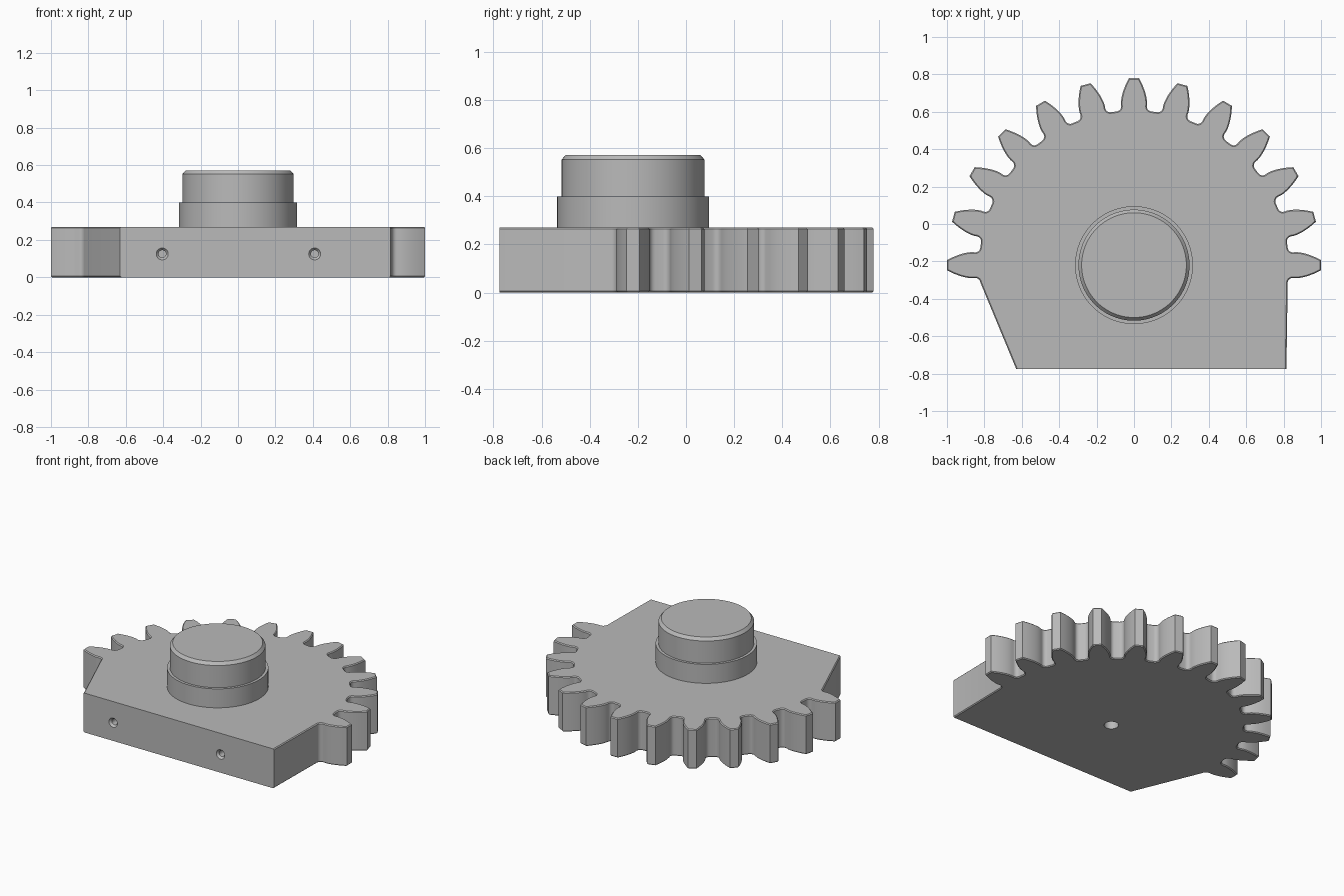
import bpy, bmesh
from math import acos, cos, sin, tan, pi, radians
from mathutils import Matrix

cube = bpy.data.objects.get("Cube")
if cube:
    bpy.data.objects.remove(cube, do_unlink=True)

steel = bpy.data.materials.new("plain_grey_steel")
steel.use_nodes = True
grey = (0.49, 0.49, 0.49, 1)
steel.diffuse_color = grey
bsdf = next(n for n in steel.node_tree.nodes if n.type == 'BSDF_PRINCIPLED')
bsdf.inputs["Base Color"].default_value = grey

CENTRE_Y = -0.22
THICK = 0.27


def make_object(name, bm):
    bmesh.ops.recalc_face_normals(bm, faces=bm.faces)
    mesh = bpy.data.meshes.new(name)
    bm.to_mesh(mesh)
    bm.free()
    mesh.materials.append(steel)
    ob = bpy.data.objects.new(name, mesh)
    bpy.context.collection.objects.link(ob)
    return ob


def activate(ob):
    bpy.ops.object.select_all(action='DESELECT')
    ob.select_set(True)
    bpy.context.view_layer.objects.active = ob


def lathe(name, profile, matrix, sides=64):
    """Closed solid turned about z from (radius, height) pairs."""
    bm = bmesh.new()
    rings = [[bm.verts.new((r * cos(2 * pi * i / sides), r * sin(2 * pi * i / sides), z))
              for i in range(sides)] for r, z in profile]
    for a, b in zip(rings, rings[1:]):
        for i in range(sides):
            j = (i + 1) % sides
            bm.faces.new((a[i], a[j], b[j], b[i]))
    bm.faces.new(rings[0])
    bm.faces.new(rings[-1])
    bm.transform(matrix)
    return make_object(name, bm)


# Involute tooth: (radius, half angle) pairs from the root fillet up to the tip
TEETH = 24
TIP = 1.0
MODULE = TIP / (TEETH / 2 + 1)
PITCH = MODULE * TEETH / 2
ROOT = PITCH - 1.25 * MODULE
PRESSURE = radians(20)
BASE = PITCH * cos(PRESSURE)
FILLET = 0.026


def involute(a):
    return tan(a) - a


base_half = pi / (2 * TEETH) + involute(PRESSURE)
flank = []
for i in range(6):
    a = pi / 2 * i / 5
    flank.append((ROOT + FILLET * (1 - cos(a)), base_half + FILLET / ROOT * (1 - sin(a))))
for i in range(8):
    r = BASE + (TIP - BASE) * i / 7
    flank.append((r, base_half - involute(acos(BASE / r))))

# Plate outline: straight front, teeth around the back half
outline = [(0.815, -0.775)]
for k in range(TEETH // 2 + 1):
    mid = 2 * pi * k / TEETH
    tooth = [(r, mid - h) for r, h in flank] + [(r, mid + h) for r, h in reversed(flank)]
    outline += [(r * cos(a), CENTRE_Y + r * sin(a)) for r, a in tooth]
outline.append((-0.63, -0.775))

bm = bmesh.new()
bottom = bm.faces.new([bm.verts.new((x, y, 0)) for x, y in outline])
grown = bmesh.ops.extrude_face_region(bm, geom=[bottom])["geom"]
bmesh.ops.translate(bm, vec=(0, 0, THICK), verts=[v for v in grown if isinstance(v, bmesh.types.BMVert)])
bmesh.ops.recalc_face_normals(bm, faces=bm.faces)
# Fine chamfer on every rim edge but the front one
rim = [e for e in bm.edges
       if abs(e.verts[0].co.z - e.verts[1].co.z) < 0.001
       and max(v.co.y for v in e.verts) > -0.7]
bmesh.ops.bevel(bm, geom=rim, offset=0.006, segments=1, affect='EDGES')
plate = make_object("gear_plate", bm)

# Drilled holes: two countersunk in the front, one under the centre
cutters = []
for x in (-0.405, 0.41):
    place = Matrix.Translation((x, -0.775, 0.125)) @ Matrix.Rotation(-pi / 2, 4, 'X')
    cutters.append(lathe("front_hole_cutter",
                         [(0.044, -0.012), (0.032, 0), (0.02, 0.014), (0.02, 0.2)], place, 32))
cutters.append(lathe("centre_hole_cutter", [(0.045, -0.02), (0.045, 0.2)],
                     Matrix.Translation((0, CENTRE_Y, 0)), 32))
activate(plate)
for cutter in cutters:
    cutter.hide_render = True
    cut = plate.modifiers.new("hole", 'BOOLEAN')
    cut.operation = 'DIFFERENCE'
    cut.solver = 'EXACT'
    cut.object = cutter
    bpy.ops.object.modifier_apply(modifier=cut.name)
for cutter in cutters:
    bpy.data.objects.remove(cutter, do_unlink=True)

# Stepped round boss with a chamfered top
boss = lathe("stepped_boss",
             [(0.315, THICK - 0.01), (0.315, 0.4), (0.297, 0.4), (0.297, 0.552), (0.28, 0.572)],
             Matrix.Translation((0, CENTRE_Y, 0)), 96)

for ob in (plate, boss):
    activate(ob)
    bpy.ops.object.shade_smooth_by_angle(angle=radians(25))
